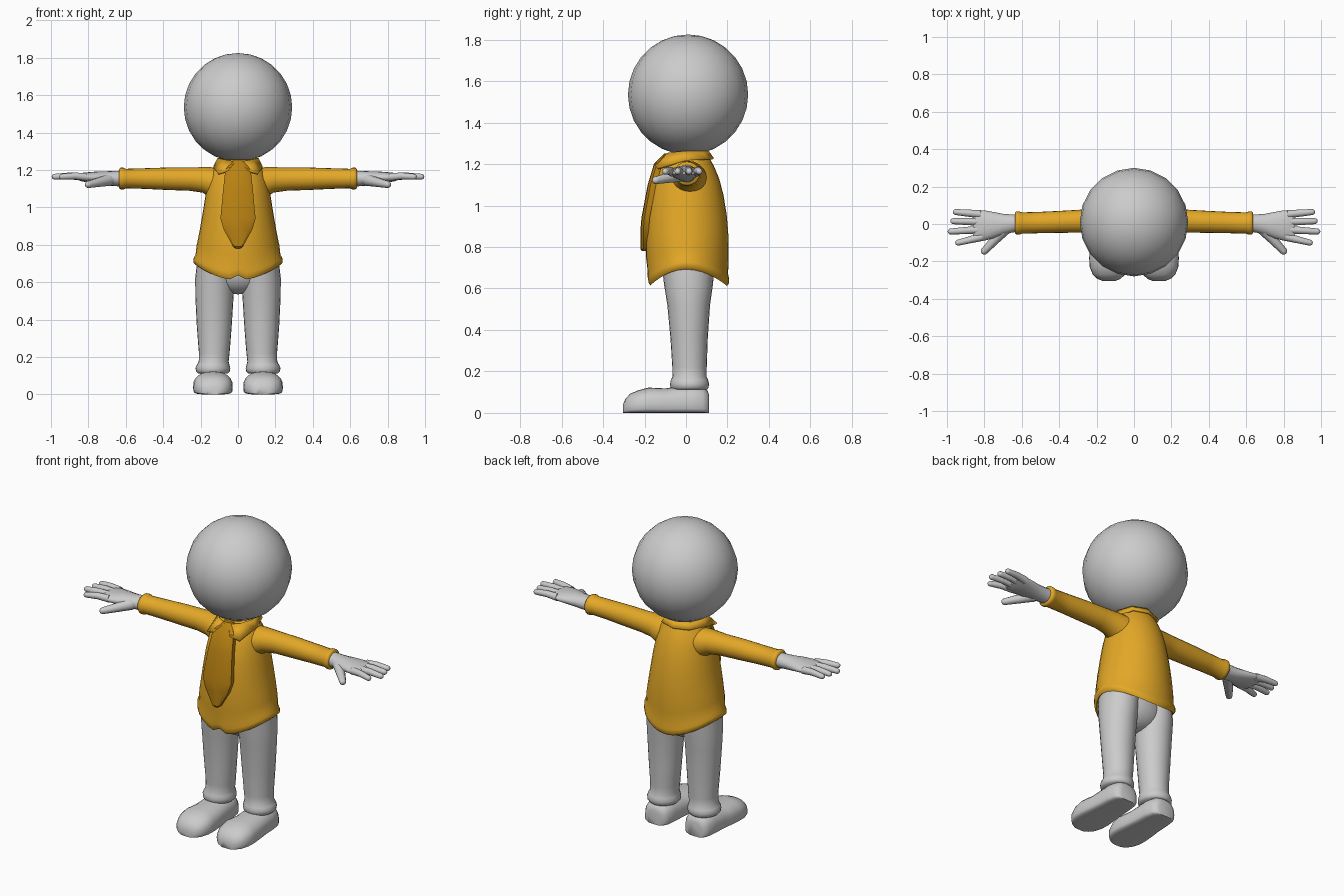
import bpy, bmesh, math
from mathutils import Vector


def material(name, rgb):
    m = bpy.data.materials.new(name)
    m.diffuse_color = (*rgb, 1)
    return m


GREY = material("light_grey", (0.6, 0.6, 0.6))
GOLD = material("golden_yellow", (0.77, 0.39, 0.02))
DARK = material("dark_gold", (0.48, 0.22, 0.006))


def finish(bm, name, mat, mirror=False, angle=50):
    bmesh.ops.recalc_face_normals(bm, faces=bm.faces)
    me = bpy.data.meshes.new(name)
    bm.to_mesh(me)
    bm.free()
    ob = bpy.data.objects.new(name, me)
    bpy.context.collection.objects.link(ob)
    me.materials.append(mat)
    bpy.ops.object.select_all(action='DESELECT')
    ob.select_set(True)
    bpy.context.view_layer.objects.active = ob
    bpy.ops.object.shade_smooth_by_angle(angle=math.radians(angle))
    if mirror:
        ob.modifiers.new("mirror", 'MIRROR').use_clip = True
    return ob


def add_loft(bm, rings):
    """Skin a list of closed point rings and cap both ends."""
    loops = [[bm.verts.new(p) for p in r] for r in rings]
    n = len(loops[0])
    for a, b in zip(loops, loops[1:]):
        for i in range(n):
            j = (i + 1) % n
            bm.faces.new((a[i], a[j], b[j], b[i]))
    bm.faces.new(loops[0])
    bm.faces.new(loops[-1])


def loft(name, rings, mat, mirror=False, angle=50):
    bm = bmesh.new()
    add_loft(bm, rings)
    return finish(bm, name, mat, mirror, angle)


def circle(n):
    return [(math.cos(2 * math.pi * i / n), math.sin(2 * math.pi * i / n)) for i in range(n)]


def ellipsoid(name, centre, radii, segs, rows, mat):
    bm = bmesh.new()
    bmesh.ops.create_uvsphere(bm, u_segments=segs, v_segments=rows, radius=1)
    for v in bm.verts:
        v.co = Vector(c + r * k for c, r, k in zip(centre, radii, v.co))
    return finish(bm, name, mat)


def x_rings(rows, n=16):
    return [[(x, yc + ry * c, zc + rz * s) for c, s in circle(n)] for x, yc, ry, zc, rz in rows]


# Head and pelvis
ellipsoid("head", (0, 0.01, 1.535), (0.29, 0.29, 0.29), 20, 14, GREY)
ellipsoid("pelvis", (0, 0.012, 0.66), (0.17, 0.115, 0.125), 20, 12, GREY)

# Shirt body: height, hem curve amount, half width, front y, back y
shirt_rows = [
    (0.69, 1.0, 0.19, -0.14, 0.16), (0.625, 1.0, 0.21, -0.165, 0.185),
    (0.612, 1.0, 0.225, -0.176, 0.198), (0.625, 1.0, 0.238, -0.184, 0.207),
    (0.648, 1.0, 0.238, -0.187, 0.208), (0.67, 0.95, 0.227, -0.186, 0.203),
    (0.75, 0.6, 0.221, -0.193, 0.206), (0.85, 0.2, 0.207, -0.195, 0.205),
    (0.95, 0, 0.192, -0.19, 0.197), (1.05, 0, 0.176, -0.176, 0.181),
    (1.13, 0, 0.160, -0.155, 0.160), (1.19, 0, 0.140, -0.125, 0.135),
    (1.225, 0, 0.118, -0.097, 0.115), (1.255, 0, 0.10, -0.08, 0.10)]
shirt = []
for z, w, hx, yf, yb in shirt_rows:
    ring = []
    for c, s in circle(32):
        notch = 0.025 * w if s < -0.999 and z < 0.68 else 0
        ring.append((hx * c, (yb if s > 0 else -yf) * s, z + 0.08 * w * c * c + notch))
    shirt.append(ring)
loft("shirt_body", shirt, GOLD, angle=60)

# Sleeves with a small cuff roll
loft("sleeve", x_rings([
    (0.09, 0.015, 0.09, 1.125, 0.085), (0.15, 0.015, 0.08, 1.135, 0.08),
    (0.19, 0.015, 0.069, 1.147, 0.068), (0.26, 0.016, 0.062, 1.151, 0.062),
    (0.38, 0.012, 0.059, 1.153, 0.06), (0.50, 0.008, 0.057, 1.154, 0.055),
    (0.60, 0.005, 0.057, 1.154, 0.052), (0.612, 0.005, 0.062, 1.154, 0.058),
    (0.628, 0.005, 0.062, 1.154, 0.058), (0.636, 0.005, 0.055, 1.154, 0.051)], 20),
    GOLD, True, 60)


# Hand: palm plus tapered round-tipped fingers
def add_finger(bm, pts, r0, r1):
    pts = [Vector(p) for p in pts]
    d = (pts[-1] - pts[-2]).normalized()
    k = len(pts) - 1
    path = [(p, r0 + (r1 - r0) * i / k) for i, p in enumerate(pts)]
    path += [(pts[-1] + d * r1 * math.sin(a), r1 * math.cos(a)) for a in (0.5, 1.0, 1.4)]
    side = d.cross(Vector((0, 0, 1))).normalized()
    up = side.cross(d)
    add_loft(bm, [[p + side * r * c + up * r * s for c, s in circle(10)] for p, r in path])


hand = bmesh.new()
add_loft(hand, x_rings([
    (0.60, 0.005, 0.046, 1.154, 0.044), (0.65, 0.003, 0.048, 1.154, 0.041),
    (0.70, -0.002, 0.056, 1.155, 0.038), (0.75, -0.006, 0.070, 1.158, 0.034),
    (0.80, -0.008, 0.081, 1.160, 0.028), (0.84, -0.009, 0.083, 1.162, 0.022),
    (0.86, -0.009, 0.076, 1.163, 0.014)]))
for base, tip in (((0.82, 0.052), (0.952, 0.064)), ((0.82, 0.012), (0.966, 0.015)),
                  ((0.82, -0.030), (0.980, -0.040)), ((0.81, -0.068), (0.940, -0.100))):
    add_finger(hand, [(*base, 1.162), ((base[0] + tip[0]) / 2, (base[1] + tip[1]) / 2, 1.168),
                      (*tip, 1.164)], 0.022, 0.016)
add_finger(hand, [(0.69, -0.025, 1.148), (0.735, -0.075, 1.136), (0.80, -0.145, 1.122)],
           0.034, 0.019)
finish(hand, "hand", GREY, True, 60)

# Trouser legs with a rolled cuff: z, x centre, x radius, y centre, y radius
loft("trouser_leg", [[(xc + rx * c, yc + ry * s, z) for c, s in circle(24)] for z, xc, rx, yc, ry in (
    (0.74, 0.115, 0.10, 0.01, 0.13), (0.62, 0.123, 0.106, 0.012, 0.118),
    (0.52, 0.126, 0.102, 0.013, 0.103), (0.36, 0.127, 0.093, 0.015, 0.09),
    (0.22, 0.127, 0.082, 0.017, 0.083), (0.175, 0.130, 0.080, 0.017, 0.082),
    (0.158, 0.133, 0.087, 0.017, 0.090), (0.14, 0.134, 0.093, 0.017, 0.094),
    (0.122, 0.134, 0.090, 0.017, 0.092), (0.112, 0.134, 0.080, 0.017, 0.084))],
    GREY, True, 60)


# Shoes: flat-soled sections from heel to toe
def sole_section(y, hw, h):
    ring = []
    for c, s in circle(24):
        e = 0.85 if s >= 0 else 0.4
        px = 0.134 + hw * math.copysign(abs(c) ** e, c)
        k = math.copysign(abs(s) ** e, s)
        ring.append((px, y, 0.35 * h + (0.65 if s >= 0 else 0.35) * h * k))
    return ring


loft("shoe", [sole_section(*r) for r in (
    (0.112, 0.045, 0.085), (0.104, 0.066, 0.108), (0.08, 0.080, 0.125), (0.03, 0.088, 0.132),
    (-0.05, 0.092, 0.126), (-0.10, 0.098, 0.118), (-0.18, 0.106, 0.122), (-0.23, 0.103, 0.109),
    (-0.27, 0.087, 0.092), (-0.293, 0.062, 0.066), (-0.304, 0.036, 0.04))], GREY, True, 60)

# Tie: tapered blade with bevelled front edges
tie = []
for z, hw, y in ((1.25, 0.03, -0.105), (1.20, 0.068, -0.155), (1.10, 0.079, -0.185),
                 (0.94, 0.094, -0.215), (0.88, 0.076, -0.22), (0.79, 0.026, -0.22),
                 (0.78, 0.012, -0.212)):
    tie.append([(-hw, y + 0.04, z), (-hw, y + 0.014, z), (-hw * 0.75, y + 0.003, z), (0, y, z),
                (hw * 0.75, y + 0.003, z), (hw, y + 0.014, z), (hw, y + 0.04, z)])
loft("tie", tie, DARK, angle=30)

# Folded collar with pointed front flaps
upper = [(0.012, -0.105, 1.24), (0.07, -0.08, 1.252), (0.105, -0.01, 1.26),
         (0.075, 0.075, 1.26), (0, 0.105, 1.26)]
lower = [(0.05, -0.15, 1.195), (0.107, -0.137, 1.178), (0.128, -0.01, 1.215),
         (0.09, 0.10, 1.225), (0, 0.13, 1.225)]
bm = bmesh.new()
top = [bm.verts.new(p) for p in upper]
low = [bm.verts.new(p) for p in lower]
for i in range(4):
    bm.faces.new((top[i], low[i], low[i + 1], top[i + 1]))
collar = finish(bm, "collar", GOLD, True, 40)
thick = collar.modifiers.new("thickness", 'SOLIDIFY')
thick.thickness = 0.012
thick.offset = 0
